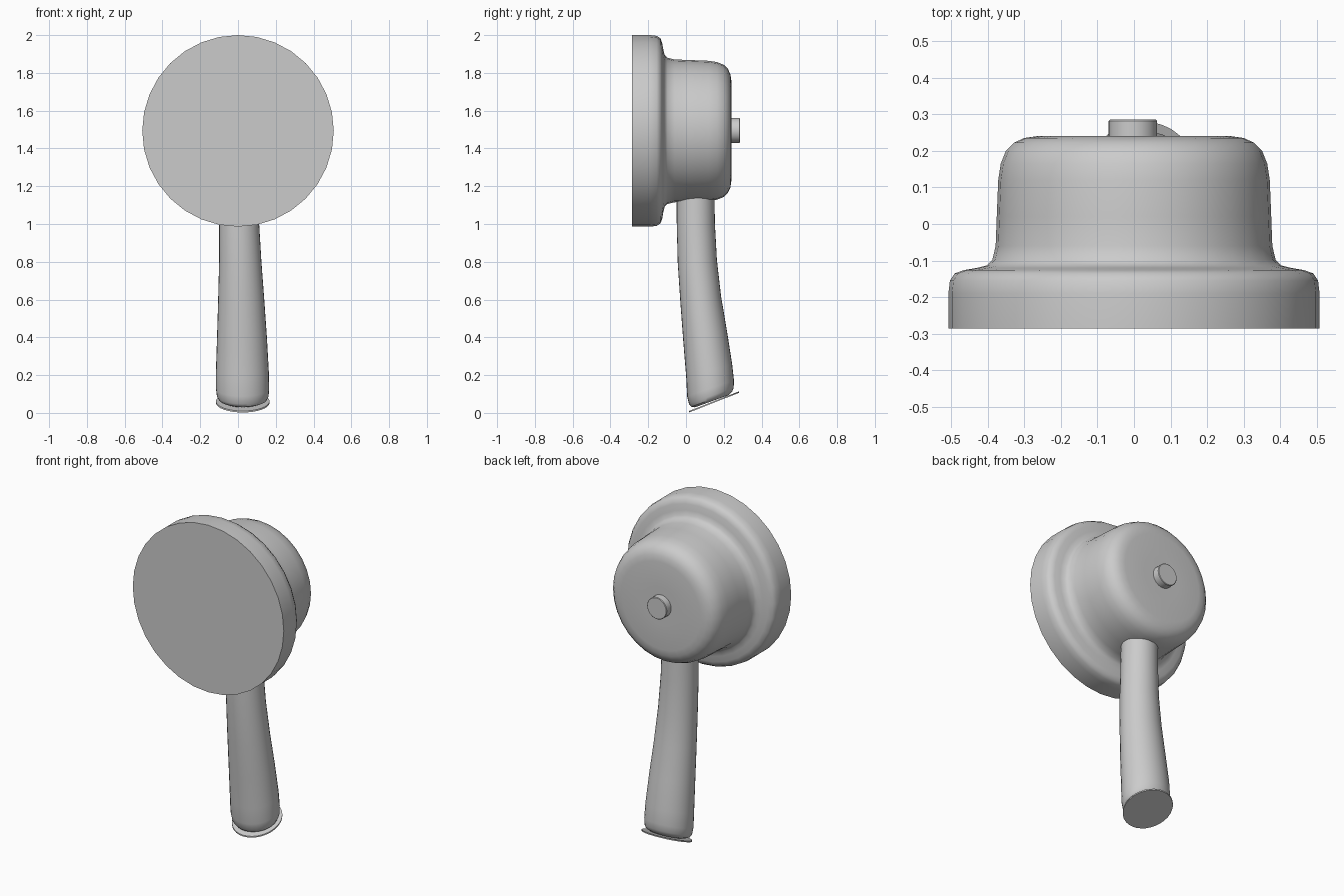
import bpy, math
from mathutils import Vector, Matrix

if "Cube" in bpy.data.objects:
    bpy.data.objects.remove(bpy.data.objects["Cube"], do_unlink=True)

SEGMENTS = 32
HEAD_Z = 1.493

grey = bpy.data.materials.new("plain grey")
grey.use_nodes = True
colour = (0.6, 0.6, 0.6, 1)
grey.diffuse_color = colour
grey.node_tree.nodes["Principled BSDF"].inputs["Base Color"].default_value = colour


def ring(centre, rx, ry, tilt):
    """Ellipse about centre, lying flat and then tilted about the x axis."""
    turn = Matrix.Rotation(tilt, 3, "X")
    angles = [math.tau * i / SEGMENTS for i in range(SEGMENTS)]
    return [Vector(centre) + turn @ Vector((rx * math.cos(a), ry * math.sin(a), 0))
            for a in angles]


def loft(name, rings, angle=40):
    """Skin a stack of rings and close both ends."""
    n = SEGMENTS
    verts = [v for r in rings for v in r]
    faces = [(k * n + i, k * n + (i + 1) % n, (k + 1) * n + (i + 1) % n, (k + 1) * n + i)
             for k in range(len(rings) - 1) for i in range(n)]
    last = (len(rings) - 1) * n
    faces += [tuple(reversed(range(n))), tuple(range(last, last + n))]
    mesh = bpy.data.meshes.new(name)
    mesh.from_pydata(verts, [], faces)
    mesh.materials.append(grey)
    obj = bpy.data.objects.new(name, mesh)
    bpy.context.collection.objects.link(obj)
    bpy.ops.object.select_all(action="DESELECT")
    obj.select_set(True)
    bpy.context.view_layer.objects.active = obj
    bpy.ops.object.shade_smooth_by_angle(angle=math.radians(angle))
    return obj


def lathe(name, profile, x=0, z=HEAD_Z):
    """Turn (y, radius) points about an axis running front to back."""
    return loft(name, [ring((x, y, z), r, r, -math.pi / 2) for y, r in profile])


# Round head: wide front rim, stepped down to a drum with a rounded back
lathe("head", [
    (-0.285, 0.507), (-0.19, 0.507), (-0.155, 0.503), (-0.135, 0.49),
    (-0.126, 0.465), (-0.12, 0.43), (-0.113, 0.402), (-0.098, 0.387),
    (-0.06, 0.378), (0.02, 0.375), (0.12, 0.371), (0.165, 0.364),
    (0.2, 0.35), (0.222, 0.328), (0.235, 0.3), (0.24, 0.265), (0.241, 0.12)])

# Small button on the back
lathe("back_button", [(0.23, 0.066), (0.282, 0.066), (0.285, 0.063)], -0.003, 1.495)

# Curved handle: x, y, z, half width, half depth, tilt in degrees
handle = [
    (0.027, 0.137, 0.062, 0.105, 0.095, 20),
    (0.026, 0.136, 0.072, 0.127, 0.115, 20),
    (0.025, 0.134, 0.09, 0.137, 0.126, 20),
    (0.024, 0.13, 0.13, 0.141, 0.131, 19),
    (0.023, 0.123, 0.22, 0.14, 0.127, 17),
    (0.021, 0.102, 0.4, 0.132, 0.119, 13),
    (0.017, 0.078, 0.6, 0.122, 0.109, 9),
    (0.012, 0.06, 0.8, 0.112, 0.104, 5),
    (0.006, 0.052, 1.0, 0.106, 0.101, 2),
    (0.003, 0.05, 1.2, 0.102, 0.1, 0)]
loft("handle", [ring(p[:3], p[3], p[4], math.radians(p[5])) for p in handle])

# Thin tilted plate under the handle
tilt = math.radians(21.5)
loft("handle_end_plate", [ring((0.025, 0.148, z), 0.142, 0.142, tilt) for z in (0.054, 0.062)])
